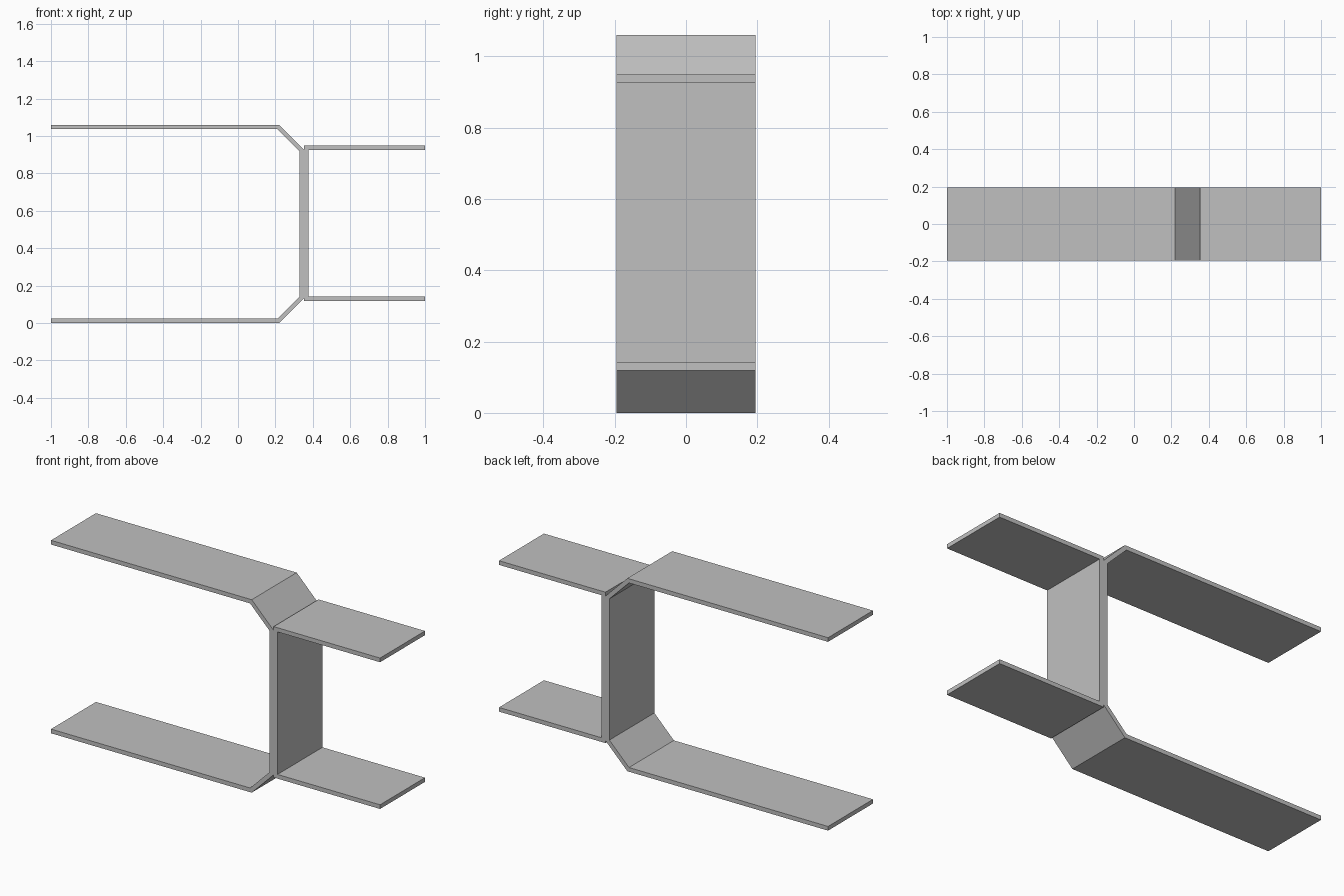
import bpy
import bmesh

if "Cube" in bpy.data.objects:
    bpy.data.objects.remove(bpy.data.objects["Cube"], do_unlink=True)

HALF_DEPTH = 0.195
HEIGHT = 1.06

# Single plain finish
grey = bpy.data.materials.new("light_grey")
grey.use_nodes = True
colour = (0.53, 0.53, 0.53, 1)
grey.diffuse_color = colour
grey.node_tree.nodes["Principled BSDF"].inputs["Base Color"].default_value = colour


def extrude_profile(name, points):
    """Extrude an x-z outline along the depth of the section."""
    bm = bmesh.new()
    face = bm.faces.new([bm.verts.new((x, -HALF_DEPTH, z)) for x, z in points])
    result = bmesh.ops.extrude_face_region(bm, geom=[face])
    verts = [g for g in result["geom"] if isinstance(g, bmesh.types.BMVert)]
    bmesh.ops.translate(bm, verts=verts, vec=(0, 2 * HALF_DEPTH, 0))
    bmesh.ops.recalc_face_normals(bm, faces=bm.faces)
    mesh = bpy.data.meshes.new(name)
    bm.to_mesh(mesh)
    bm.free()
    mesh.materials.append(grey)
    obj = bpy.data.objects.new(name, mesh)
    bpy.context.collection.objects.link(obj)
    return obj


# Long flanges with a bent end, mirrored top to bottom
flange = [(-1, 0), (0.22, 0), (0.353, 0.133), (0.329, 0.142),
          (0.21, 0.023), (-1, 0.023)]
extrude_profile("lower_flange", flange)
extrude_profile("upper_flange", [(x, HEIGHT - z) for x, z in flange])

# Upright web joining the two bends
extrude_profile("web", [(0.329, 0.142), (0.353, 0.133), (0.353, 0.142),
                        (0.377, 0.142), (0.377, 0.925), (0.353, 0.925),
                        (0.353, 0.927), (0.329, 0.918)])

# Short flat flanges on the other side of the web
for name, low, high in (("lower_shelf", 0.119, 0.142), ("upper_shelf", 0.925, 0.948)):
    extrude_profile(name, [(0.353, low), (1, low), (1, high), (0.353, high)])
